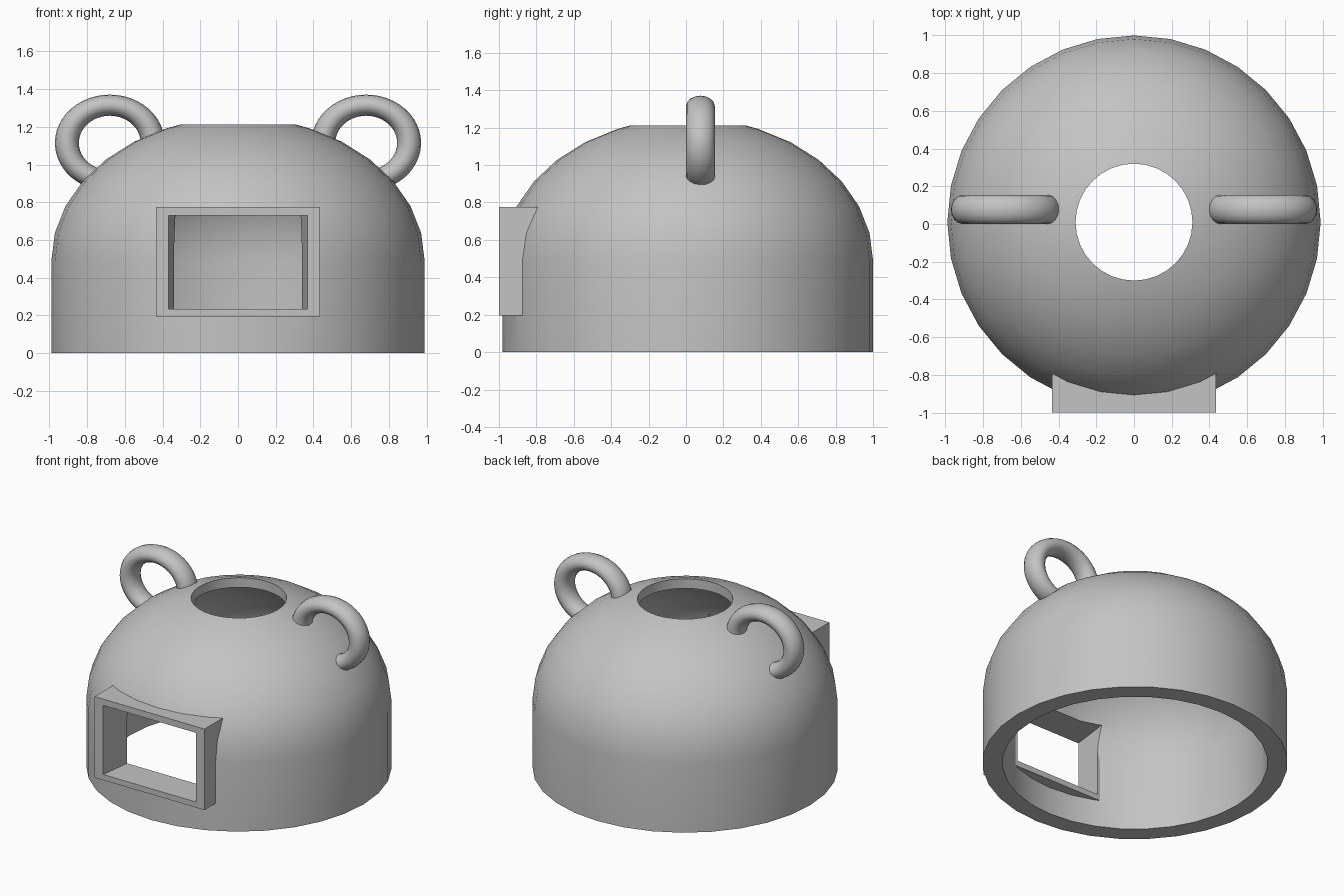
import bpy, bmesh, math
from mathutils import Matrix

if "Cube" in bpy.data.objects:
    bpy.data.objects.remove(bpy.data.objects["Cube"])

grey = bpy.data.materials.new("plain_grey")
grey.diffuse_color = (0.55, 0.55, 0.55, 1)
grey.use_nodes = True
grey.node_tree.nodes["Principled BSDF"].inputs["Base Color"].default_value = grey.diffuse_color


def make_object(name, bm):
    bmesh.ops.recalc_face_normals(bm, faces=bm.faces)
    mesh = bpy.data.meshes.new(name)
    bm.to_mesh(mesh)
    bm.free()
    obj = bpy.data.objects.new(name, mesh)
    mesh.materials.append(grey)
    bpy.context.collection.objects.link(obj)
    return obj


def smooth(obj, angle=30):
    bpy.ops.object.select_all(action='DESELECT')
    obj.select_set(True)
    bpy.context.view_layer.objects.active = obj
    bpy.ops.object.shade_smooth_by_angle(angle=math.radians(angle))


def tapered_box(name, x, z0, z1, y0, y1, taper=1.0):
    """Box whose back end is narrower than its front by the taper factor."""
    bm = bmesh.new()
    bmesh.ops.create_cube(bm, size=2)
    for v in bm.verts:
        back = v.co.y > 0
        v.co = (v.co.x * x * (taper if back else 1),
                y1 if back else y0,
                z1 if v.co.z > 0 else z0)
    return make_object(name, bm)


def cut(obj, cutter):
    mod = obj.modifiers.new("opening", 'BOOLEAN')
    mod.operation = 'DIFFERENCE'
    mod.solver = 'EXACT'
    mod.object = cutter


# Hollow domed shell: revolved wall section, open at the top and bottom
SEGMENTS, RIM_Z, HOLE_R = 32, 0.49, 0.31


def dome(radius, height):
    end = math.acos(HOLE_R / radius)
    step = math.pi / 16
    angles = [i * step for i in range(8) if i * step < end - 0.03] + [end]
    return [(radius * math.cos(a), RIM_Z + height * math.sin(a)) for a in angles]


section = [(0.99, 0)] + dome(0.99, 0.76) + dome(0.86, 0.70)[::-1] + [(0.86, 0)]
bm = bmesh.new()
rings = []
for i in range(SEGMENTS):
    a = 2 * math.pi * i / SEGMENTS
    rings.append([bm.verts.new((r * math.cos(a), r * math.sin(a) + 0.01, z))
                  for r, z in section])
for i in range(SEGMENTS):
    this, other = rings[i], rings[(i + 1) % SEGMENTS]
    for j in range(len(section)):
        k = (j + 1) % len(section)
        bm.faces.new((this[j], other[j], other[k], this[k]))
shell = make_object("domed_shell", bm)

# Window frame and the narrowing opening through frame and shell
frame = tapered_box("window_frame", 0.435, 0.195, 0.775, -1.0, -0.77)
opening = tapered_box("opening_cutter", 0.37, 0.235, 0.73, -1.02, -0.55, 0.84)
opening.hide_render = True
opening.hide_set(True)
for part in (shell, frame):
    cut(part, opening)
smooth(shell)

# Ring handles, slightly flattened
for side, label in ((-1, "left"), (1, "right")):
    bm = bmesh.new()
    n, m = 48, 16
    grid = []
    for i in range(n):
        a = 2 * math.pi * i / n
        ring = []
        for j in range(m):
            b = 2 * math.pi * j / m
            r = 0.2275 + 0.0635 * math.cos(b)
            ring.append(bm.verts.new((r * math.cos(a), 0.077 * math.sin(b),
                                      0.88 * r * math.sin(a))))
        grid.append(ring)
    for i in range(n):
        for j in range(m):
            i2, j2 = (i + 1) % n, (j + 1) % m
            bm.faces.new((grid[i][j], grid[i2][j], grid[i2][j2], grid[i][j2]))
    bm.transform(Matrix.Translation((side * 0.68, 0.077, 1.115)))
    smooth(make_object(label + "_ring_handle", bm), 60)
